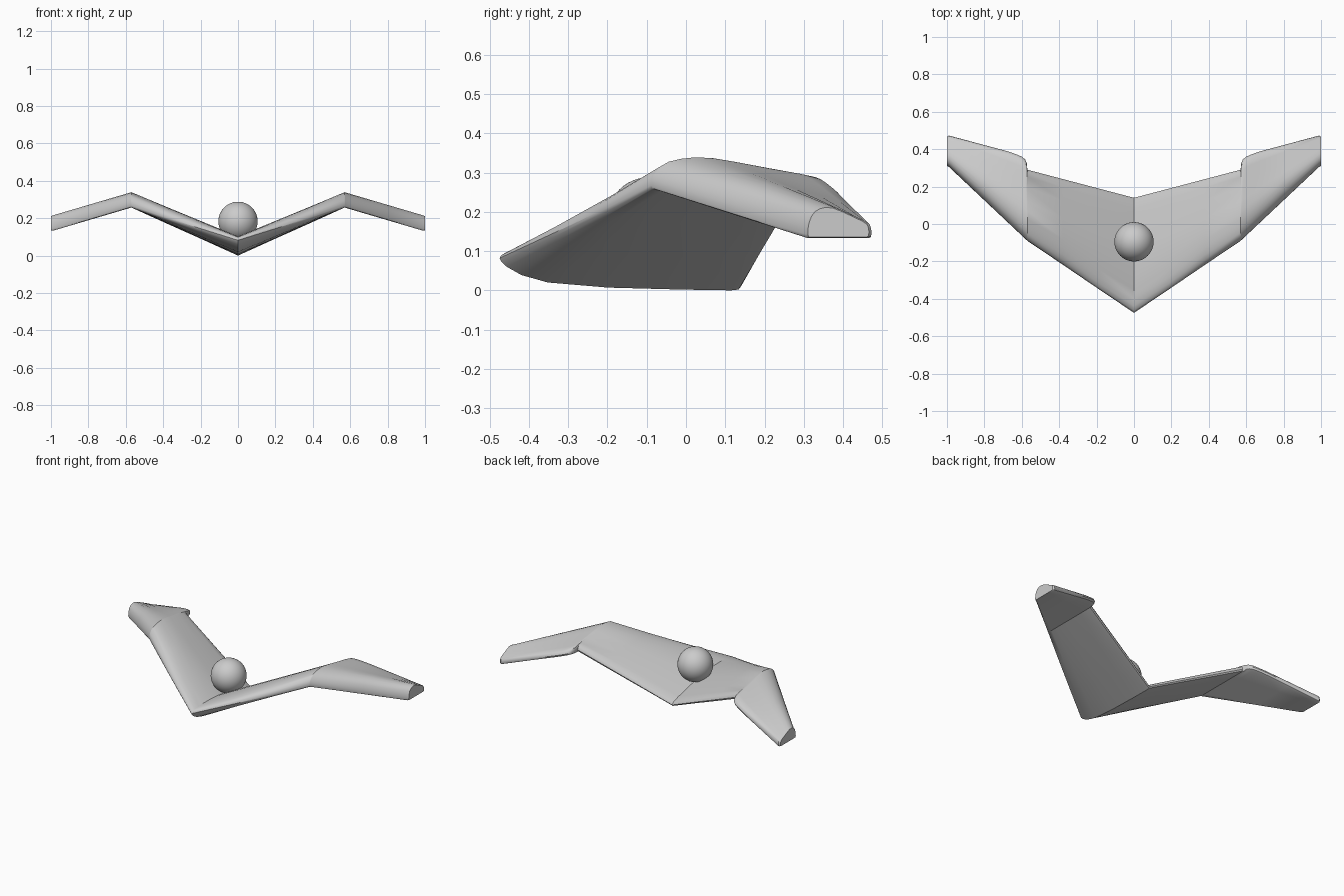
import bpy, bmesh

if "Cube" in bpy.data.objects:
    bpy.data.objects.remove(bpy.data.objects["Cube"])

# Wing section as (chord fraction, height at centre, height at outer panels)
SECTION = [
    (0.00, 0.82, 0.12), (0.006, 0.89, 0.32), (0.02, 0.94, 0.48), (0.06, 0.99, 0.70),
    (0.12, 1.01, 0.86), (0.20, 1.03, 0.95), (0.30, 1.02, 1.00), (0.42, 0.98, 0.97),
    (0.55, 0.88, 0.87), (0.75, 0.61, 0.68), (0.90, 0.40, 0.53), (0.97, 0.28, 0.43),
    (0.99, 0.20, 0.32), (1.00, 0.10, 0.17), (0.99, 0.02, 0.04), (0.96, 0.00, 0.00),
    (0.75, 0.02, 0.00), (0.45, 0.07, 0.00), (0.20, 0.20, 0.00), (0.09, 0.39, 0.00),
    (0.03, 0.60, 0.00), (0.008, 0.73, 0.04),
]

# Stations: x, nose y, trailing y, extra trailing sweep, bottom z, height, blend
def outer(x, te):
    t = (x - 0.57) / 0.43
    base = 0.29 + 0.185 * t
    return (x, -0.09 + 0.405 * t, base, te - base, 0.257 - 0.127 * t, 0.082, 1.0)

STATIONS = [(0.0, -0.475, 0.14, 0, 0.0, 0.1, 0.0),
            (0.19, -0.347, 0.19, 0, 0.086, 0.094, 0.33),
            (0.38, -0.218, 0.24, 0, 0.171, 0.088, 0.67)]
STATIONS += [outer(x, te) for x, te in [
    (0.57, 0.29), (0.573, 0.325), (0.582, 0.345), (0.60, 0.36), (0.63, 0.373),
    (0.68, 0.39), (0.80, 0.422), (0.99, 0.473)]]

def ring(bm, s, shrink=1.0, x=None):
    px, nose, te, extra, z0, h, blend = s
    verts = []
    for u, a, b in SECTION:
        y = nose + u * (te - nose) + extra * u ** 4
        z = z0 + h * (a + (b - a) * blend)
        my, mz = nose + 0.42 * (te - nose), z0 + 0.4 * h
        verts.append(bm.verts.new((px if x is None else x,
                                   my + (y - my) * shrink, mz + (z - mz) * shrink)))
    return verts

# Gull wing: loft the right half, close the tip, mirror across the centre
bm = bmesh.new()
rings = [ring(bm, s) for s in STATIONS]
rings.append(ring(bm, STATIONS[-1], 0.93, 1.0))
n = len(SECTION)
for r0, r1 in zip(rings, rings[1:]):
    for i in range(n):
        j = (i + 1) % n
        bm.faces.new((r0[i], r0[j], r1[j], r1[i]))
bm.faces.new(rings[-1])
bmesh.ops.recalc_face_normals(bm, faces=bm.faces)
if max(bm.faces, key=lambda f: f.calc_center_median().x).normal.x < 0:
    bmesh.ops.reverse_faces(bm, faces=bm.faces)
mesh = bpy.data.meshes.new("wing")
bm.to_mesh(mesh)
bm.free()
wing = bpy.data.objects.new("wing", mesh)
bpy.context.collection.objects.link(wing)
bpy.context.view_layer.objects.active = wing
wing.select_set(True)
mod = wing.modifiers.new("mirror", 'MIRROR')
mod.use_clip = True
bpy.ops.object.modifier_apply(modifier=mod.name)
bpy.ops.object.shade_smooth_by_angle(angle=0.6)

# Ball resting in the central valley
bpy.ops.mesh.primitive_uv_sphere_add(segments=48, ring_count=24, radius=0.105,
                                     location=(0, -0.095, 0.183))
ball = bpy.context.object
ball.name = "ball"
bpy.ops.object.shade_smooth()
